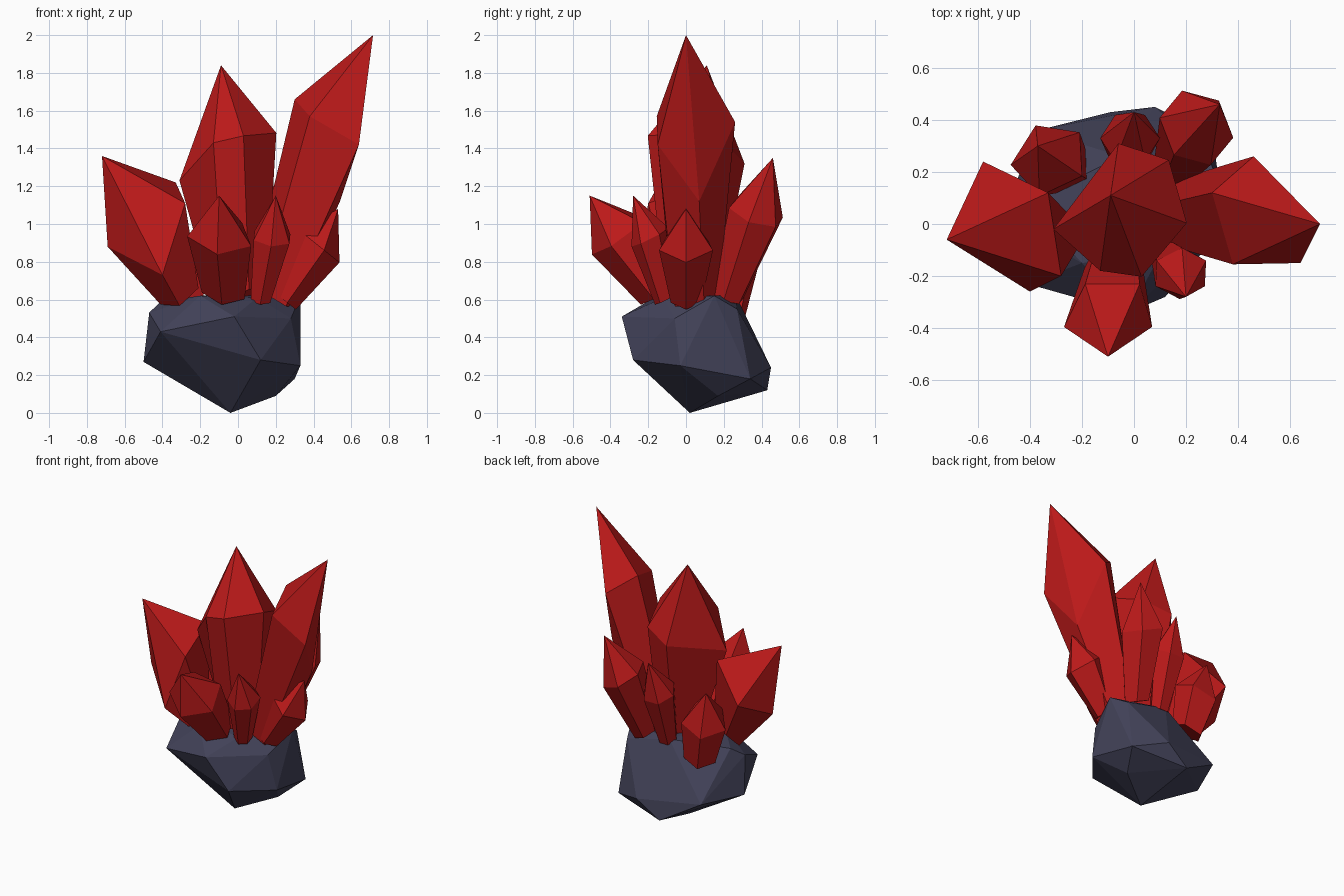
import bpy, bmesh
from math import cos, sin, radians, tau
from mathutils import Vector


def material(name, color):
    m = bpy.data.materials.new(name)
    m.diffuse_color = color
    return m


def finish(bm, name, mat):
    bmesh.ops.recalc_face_normals(bm, faces=bm.faces[:])
    me = bpy.data.meshes.new(name)
    bm.to_mesh(me)
    bm.free()
    me.materials.append(mat)
    ob = bpy.data.objects.new(name, me)
    bpy.context.collection.objects.link(ob)


def crystal(name, sides, base, base_r, mid, mid_r, lean, turn, tip, moved={}):
    """Tapered shaft from a small base ring to a wide shoulder ring, then a point.
    'moved' places single shoulder corners for an irregular cut."""
    n = Vector((lean[0], lean[1], 1)).normalized()
    ex = Vector((1, 0, -lean[0])).normalized()
    ey = n.cross(ex)
    bm = bmesh.new()

    def ring(c, r):
        angles = [radians(turn) + tau * i / sides for i in range(sides)]
        return [bm.verts.new(Vector(c) + r * (ex * cos(a) + ey * sin(a))) for a in angles]

    low, high = ring(base, base_r), ring(mid, mid_r)
    for i, co in moved.items():
        high[i].co = co
    top = bm.verts.new(tip)
    bm.faces.new(low)
    for i in range(sides):
        j = (i + 1) % sides
        bm.faces.new((low[i], low[j], high[j], high[i]))
        bm.faces.new((high[i], high[j], top))
    finish(bm, name, red)


red = material("red_crystal", (0.5, 0.01, 0.01, 1))
slate = material("slate_rock", (0.055, 0.055, 0.1, 1))

# Rock: faceted convex lump
rock_points = [
    (-0.04, 0.02, 0.0), (-0.5, 0.05, 0.27), (-0.41, -0.23, 0.43), (-0.47, 0.0, 0.53),
    (-0.41, 0.08, 0.59), (-0.02, -0.34, 0.51), (0.28, -0.06, 0.5), (0.12, -0.28, 0.28),
    (0.33, -0.03, 0.25), (0.30, 0.34, 0.18), (0.20, 0.17, 0.09), (0.33, 0.15, 0.62),
    (-0.37, 0.36, 0.28), (0.08, 0.45, 0.24), (-0.09, 0.43, 0.12), (0.28, 0.27, 0.55),
    (-0.05, 0.26, 0.63), (-0.2, -0.15, 0.62), (0.1, -0.12, 0.61),
]
bm = bmesh.new()
for p in rock_points:
    bm.verts.new(p)
bmesh.ops.convex_hull(bm, input=bm.verts[:])
loose = [v for v in bm.verts if not v.link_faces]
bmesh.ops.delete(bm, geom=loose, context='VERTS')
finish(bm, "rock_base", slate)

# Large crystals
crystal("center_crystal", 6, (0.02, 0.02, 0.6), 0.15, (-0.04, 0.04, 1.37), 0.27,
        (-0.42, 0.28), -8, (-0.09, 0.11, 1.84),
        {2: (-0.06, 0.31, 1.32), 3: (-0.31, -0.02, 1.23), 4: (-0.13, -0.18, 1.43)})
crystal("tall_right_crystal", 5, (0.18, 0.04, 0.62), 0.135, (0.465, 0.03, 1.53), 0.235,
        (0.62, -0.1), 25, (0.715, 0.0, 2.0),
        {0: (0.54, 0.07, 1.12), 1: (0.46, 0.26, 1.54), 2: (0.30, 0.12, 1.66),
         3: (0.38, -0.155, 1.57), 4: (0.64, -0.15, 1.42)})
crystal("left_crystal", 5, (-0.31, -0.02, 0.64), 0.12, (-0.47, -0.01, 1.01), 0.275,
        (-0.69, -0.79), 34, (-0.72, -0.06, 1.36),
        {0: (-0.33, 0.12, 1.22), 1: (-0.58, 0.24, 1.0), 2: (-0.69, 0.0, 0.88),
         3: (-0.40, -0.26, 0.73), 4: (-0.28, -0.2, 1.11)})

# Small crystals around the rim
crystal("front_crystal", 5, (-0.075, -0.14, 0.64), 0.12, (-0.095, -0.35, 0.94), 0.18,
        (0.15, -0.7), 54, (-0.10, -0.51, 1.15))
crystal("front_right_crystal", 6, (0.12, -0.11, 0.6), 0.06, (0.18, -0.19, 0.93), 0.11,
        (0.1, -0.5), 30, (0.20, -0.28, 1.15))
crystal("low_right_crystal", 5, (0.24, 0.0, 0.6), 0.085, (0.42, 0.0, 0.89), 0.15,
        (0.8, 0.0), 0, (0.53, 0.0, 1.08))
crystal("back_right_crystal", 6, (0.16, 0.22, 0.62), 0.09, (0.24, 0.37, 1.06), 0.155,
        (0.45, 0.35), 45, (0.33, 0.46, 1.35))
crystal("back_crystal", 6, (-0.02, 0.23, 0.62), 0.065, (-0.015, 0.33, 0.99), 0.115,
        (0.0, 0.5), 0, (0.0, 0.43, 1.23))
crystal("back_left_crystal", 5, (-0.27, 0.22, 0.55), 0.11, (-0.325, 0.25, 0.83), 0.155,
        (-0.3, 0.4), 45, (-0.37, 0.30, 1.06))
